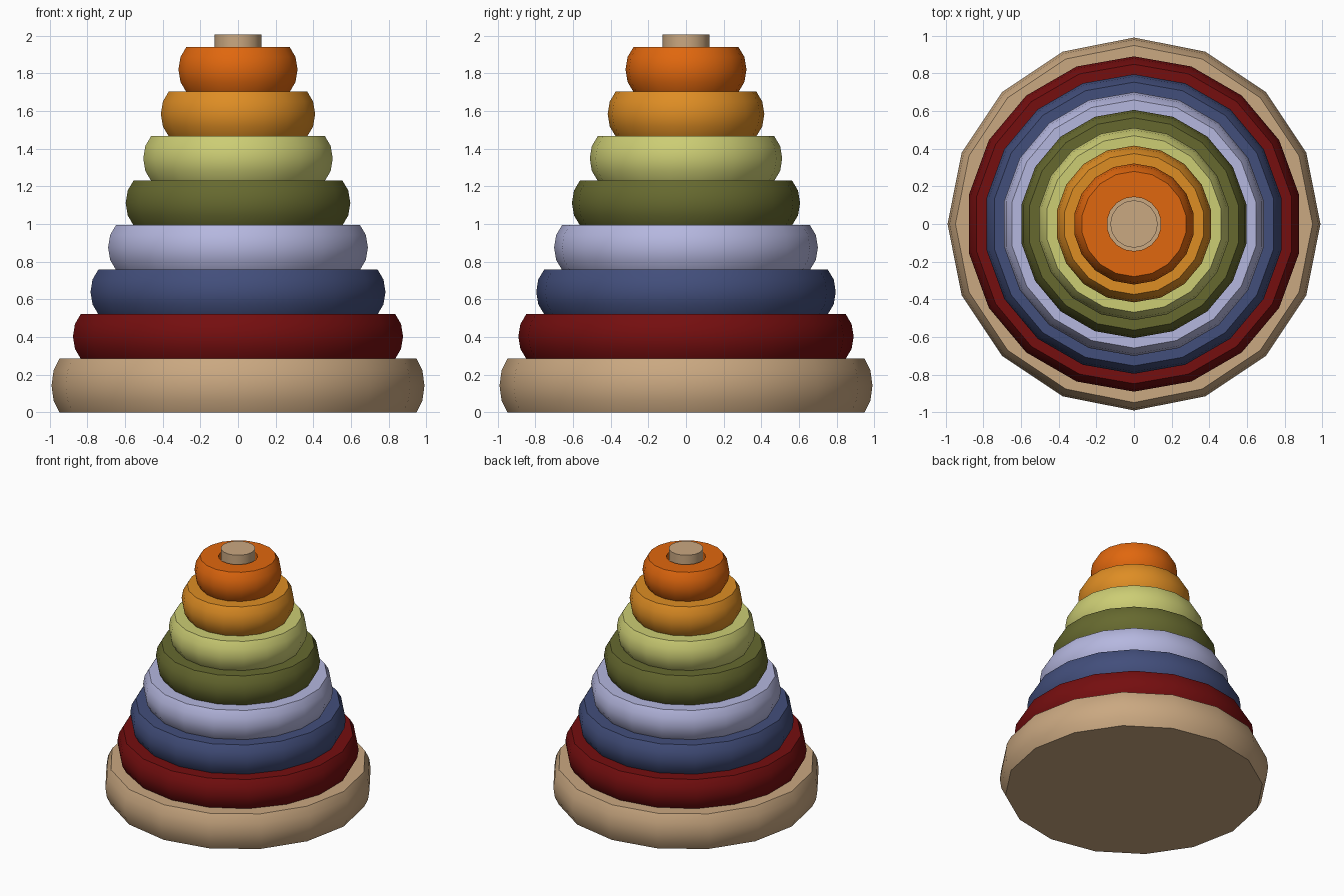
import bpy, bmesh, math

if "Cube" in bpy.data.objects:
    bpy.data.objects.remove(bpy.data.objects["Cube"])


def material(name, rgb):
    """Flat colour given as 0-255 sRGB, stored as linear."""
    lin = [(c / 255 / 12.92) if c <= 10 else ((c / 255 + 0.055) / 1.055) ** 2.4 for c in rgb]
    m = bpy.data.materials.new(name)
    m.diffuse_color = (*lin, 1.0)
    m.use_nodes = True
    m.node_tree.nodes["Principled BSDF"].inputs["Base Color"].default_value = m.diffuse_color
    return m


def lathe(name, profile, sides, start, mat, closed=False):
    """Spin (radius, z) points round z; open profiles are capped."""
    bm = bmesh.new()
    loops = []
    for r, z in profile:
        loops.append([bm.verts.new((r * math.cos(start + 2 * math.pi * i / sides),
                                    r * math.sin(start + 2 * math.pi * i / sides), z))
                      for i in range(sides)])
    pairs = list(zip(loops, loops[1:]))
    if closed:
        pairs.append((loops[-1], loops[0]))
    else:
        bm.faces.new(loops[0])
        bm.faces.new(loops[-1])
    for a, b in pairs:
        for i in range(sides):
            j = (i + 1) % sides
            bm.faces.new((a[i], a[j], b[j], b[i]))
    bmesh.ops.recalc_face_normals(bm, faces=bm.faces)
    me = bpy.data.meshes.new(name)
    bm.to_mesh(me)
    bm.free()
    me.materials.append(mat)
    ob = bpy.data.objects.new(name, me)
    bpy.context.collection.objects.link(ob)
    bpy.ops.object.select_all(action='DESELECT')
    ob.select_set(True)
    bpy.context.view_layer.objects.active = ob
    bpy.ops.object.shade_smooth_by_angle(angle=math.radians(32))
    return ob


def bulge(r, z0, h):
    """Rounded outer wall from bottom to top."""
    return [(r - 0.042, z0), (r - 0.011, z0 + 0.22 * h), (r, z0 + 0.5 * h),
            (r - 0.011, z0 + 0.78 * h), (r - 0.042, z0 + h)]


# Wooden base and centre peg
wood = material("tan wood", (202, 168, 129))
BASE_H = 0.285
lathe("base", bulge(0.99, 0, BASE_H), 16, 0, wood)
lathe("peg", [(0.126, BASE_H - 0.02), (0.126, 2.005)], 16, 0, wood)

# Stacked rings, shrinking upward
colours = [("dark red", (117, 14, 15)), ("navy blue", (66, 78, 123)),
           ("lavender", (181, 183, 223)), ("olive", (102, 105, 47)),
           ("lime", (204, 205, 116)), ("amber", (222, 141, 36)),
           ("orange", (224, 103, 14))]
RING_H = 0.2362
HOLE = 0.144
for k, (cname, rgb) in enumerate(colours):
    z = BASE_H + k * RING_H
    outer = bulge(0.89 - 0.0948 * k, z, RING_H)
    lathe(cname.replace(" ", "_") + "_ring", outer + [(HOLE, z + RING_H), (HOLE, z)],
          18, math.pi / 2, material(cname, rgb), closed=True)
